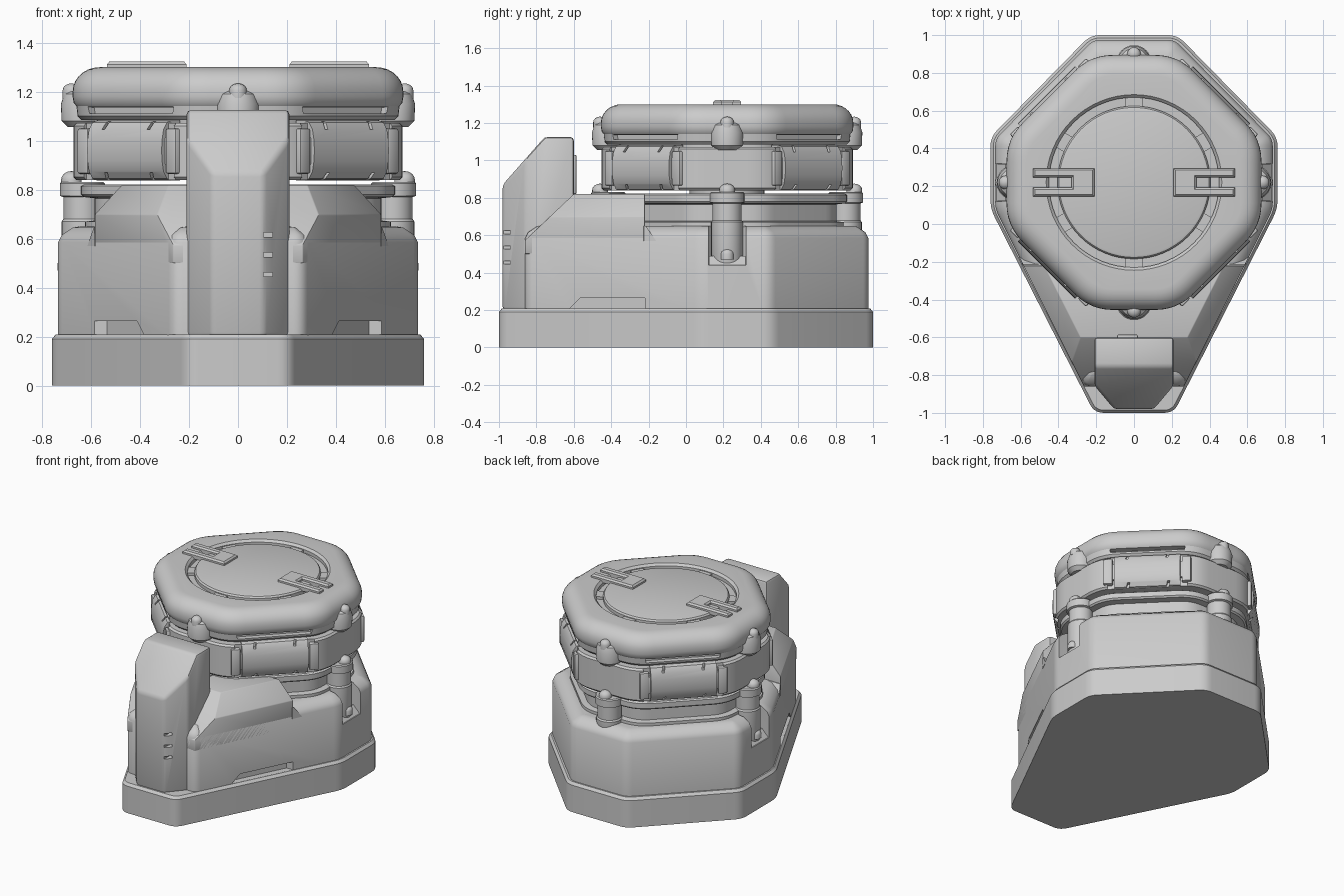
import bpy, bmesh, math
from mathutils import Vector

if "Cube" in bpy.data.objects:
    bpy.data.objects.remove(bpy.data.objects["Cube"])

CY = 0.22  # y of the turret axis
AXES = [0, 90, 180, 270]
DIAGS = [45, 135, 225, 315]


def round_poly(pts, t, n=5):
    out = []
    for i, p in enumerate(pts):
        v, a, b = Vector(p), Vector(pts[i - 1]), Vector(pts[(i + 1) % len(pts)])
        a, b = v + (a - v).normalized() * t, v + (b - v).normalized() * t
        for k in range(n + 1):
            u = k / n
            out.append(a * (1 - u) ** 2 + v * 2 * u * (1 - u) + b * u * u)
    return out


def inset(poly, d):
    out = []
    for i, p in enumerate(poly):
        p = Vector(p)
        e1 = (p - Vector(poly[i - 1])).normalized()
        e2 = (Vector(poly[(i + 1) % len(poly)]) - p).normalized()
        n1, n2 = Vector((-e1.y, e1.x)), Vector((-e2.y, e2.x))
        out.append(p + (n1 + n2) * d / (1 + n1.dot(n2)))
    return out


def circle(cx, cy, r, n=32):
    return [Vector((cx + r * math.cos(2 * math.pi * i / n), cy + r * math.sin(2 * math.pi * i / n))) for i in range(n)]


def polar(deg, r, t=0):
    a = math.radians(deg)
    return Vector((r * math.cos(a) - t * math.sin(a), CY + r * math.sin(a) + t * math.cos(a)))


def rect(deg, r0, r1, t0, t1):
    return [polar(deg, r, t) for r, t in ((r0, t0), (r1, t0), (r1, t1), (r0, t1))]


def loft(name, rings, cuts=()):
    bm = bmesh.new()
    vs = [[bm.verts.new((p[0], p[1], z)) for p in poly] for poly, z in rings]
    n = len(vs[0])
    for lo, hi in zip(vs, vs[1:]):
        for i in range(n):
            bm.faces.new((lo[i], lo[(i + 1) % n], hi[(i + 1) % n], hi[i]))
    bm.faces.new(vs[0][::-1])
    bm.faces.new(vs[-1])
    for co, no in cuts:  # plane cuts, then cap
        geom = bm.verts[:] + bm.edges[:] + bm.faces[:]
        bmesh.ops.bisect_plane(bm, geom=geom, plane_co=co, plane_no=no, clear_outer=True)
        bmesh.ops.holes_fill(bm, edges=[e for e in bm.edges if e.is_boundary])
    bmesh.ops.recalc_face_normals(bm, faces=bm.faces)
    me = bpy.data.meshes.new(name)
    bm.to_mesh(me)
    bm.free()
    ob = bpy.data.objects.new(name, me)
    bpy.context.collection.objects.link(ob)
    return ob


def finish(ob, bevel=0, cutters=(), seg=2):
    bpy.ops.object.select_all(action='DESELECT')
    bpy.context.view_layer.objects.active = ob
    ob.select_set(True)
    if bevel:
        m = ob.modifiers.new("bevel", 'BEVEL')
        m.width, m.segments, m.limit_method, m.angle_limit = bevel, seg, 'ANGLE', math.radians(35)
        bpy.ops.object.modifier_apply(modifier=m.name)
    for c in cutters:
        m = ob.modifiers.new("cut", 'BOOLEAN')
        m.operation, m.object, m.solver = 'DIFFERENCE', c, 'EXACT'
        bpy.ops.object.modifier_apply(modifier=m.name)
        bpy.data.objects.remove(c)
    bpy.ops.object.shade_smooth_by_angle(angle=math.radians(32))
    return ob


def mirrored(half):
    return half + [(-x, y) for x, y in reversed(half)]


def dome(name, c, r, z):
    steps = [(r, z - 0.03), (r, z)] + [(r * math.cos(a), z + r * 0.8 * math.sin(a)) for a in (0.4, 0.8, 1.2, 1.5)]
    finish(loft(name, [(circle(c.x, c.y, q, 16), h) for q, h in steps]))


# base plinth
plan = round_poly(mirrored([(.21, -1), (.76, .08), (.76, .46), (.23, 1)]), .05)
finish(loft("base_plinth", [(plan, 0), (plan, .19), (inset(plan, .015), .208), (inset(plan, .03), .208)]))

# main body with side notches and low wall slots
body_plan = round_poly(mirrored([(.265, -.86), (.735, .08), (.735, .45), (.215, .975)]), .04)
cutters = []
for s in (1, -1):
    notch = round_poly([(s * .62, CY - .1), (s * .85, CY - .1), (s * .85, CY + .1), (s * .62, CY + .1)], .03)
    cutters.append(loft("notch_cutter", [(notch, .44), (notch, .8)]))
    slot = []
    for z, front in ((.2085, -.62), (.265, -.565)):
        wx = lambda y: .265 + (y + .86) * .5
        slot.append(([(s * (wx(front) - .05), front), (s * (wx(front) + .08), front),
                      (s * (wx(-.22) + .08), -.22), (s * (wx(-.22) - .05), -.22)], z))
    cutters.append(loft("slot_cutter", slot))
body = loft("main_body", [(body_plan, .2), (body_plan, .585), (inset(body_plan, .015), .615),
                          (inset(body_plan, .06), .645), (inset(body_plan, .09), .65)])
finish(body, 0, cutters)

# raised front shoulders, chamfered by plane cuts
side_cuts = [((s * .585, -.22, .70), (s * .107, -.054, .098)) for s in (1, -1)]
finish(loft("front_shoulders", [(mirrored([(.265, -.86), (.585, -.22)]), .5),
                                (mirrored([(.265, -.86), (.585, -.22)]), .82)],
            side_cuts + [((0, -.6, .82), (0, -.245, .26))]), .004)
# small sloped foot behind each shoulder
for s in (1, -1):
    foot = lambda y: [(s * .4, -.3), (s * (.265 + .32), -.225), (s * (.265 + (y + .86) * .5), y), (s * .4, y)]
    finish(loft("shoulder_foot", [(foot(-.16), .57), (foot(-.215), .65)]))

# front column
col = mirrored([(.105, -.98), (.21, -.855), (.21, -.6)])
cutters = [loft("slit_cutter", [([(.105, -1.05), (.14, -1.05), (.14, -.9), (.105, -.9)], z),
                                ([(.105, -1.05), (.14, -1.05), (.14, -.9), (.105, -.9)], z + .018)])
           for z in (.445, .525, .607)]
finish(loft("front_column", [(col, .2), (col, 1.125)], [((0, -.98, .87), (0, -.25, .22))]), .018, cutters)
fin = [(-.09, -.61), (.02, -.61), (.02, -.585), (-.09, -.585)]
finish(loft("column_rear_tab", [(fin, .82), (fin, 1.03)]), .008)

# turret outline: octagon with softened corners
A, S = .675, .23
sharp = [(A, CY - S), (A, CY + S), (S, CY + A), (-S, CY + A), (-A, CY + S), (-A, CY - S), (-S, CY - A), (S, CY - A)]
octo = round_poly(sharp, .12, 6)

# lower drum and flange
drum = [(.05, .64), (.05, .67), (.09, .675), (.09, .765), (.045, .77), (.035, .78), (.035, .815), (.045, .822)]
finish(loft("lower_drum", [(inset(octo, d), z) for d, z in drum]))
finish(loft("pivot_core", [(circle(0, CY, .2), .8), (circle(0, CY, .2), .9)]))

# belt around the turret
belt = [(.05, .84), (.015, .84), (.003, .852), (.003, 1.06), (.015, 1.072), (.06, 1.072)]
cutters = []
for d in DIAGS:
    r = rect(d, .615, .75, -.26, .26)
    cutters.append(loft("belt_cutter", [(r, .8), (r, 1.1)]))
finish(loft("belt", [(inset(octo, d), z) for d, z in belt]), 0, cutters)

# curved panels with slits, and end brackets, on the diagonals
for d in DIAGS:
    prof = [(.60, .838), (.625, .845), (.645, .875), (.654, .92), (.656, .96), (.654, 1.0), (.645, 1.045), (.625, 1.075), (.60, 1.082)]
    cutters = []
    for t in (-.13, .13):
        for z0, z1 in ((.83, .87), (1.045, 1.1)):
            cutters.append(loft("slit_cutter", [(rect(d, .615, .7, t - .012, t + .004), z0),
                                                (rect(d, .615, .7, t + .002, t + .018), z1)]))
    finish(loft("diagonal_panel", [(rect(d, .55, r, -.215, .215), z) for r, z in prof]), 0, cutters)
    for s in (1, -1):
        t0, t1 = sorted((s * .225, s * .285))
        q = rect(d, .56, .645, t0, t1)
        finish(loft("panel_bracket", [(q, .865), (q, 1.05)]), .008)
        t0, t1 = sorted((s * .205, s * .24))
        q = rect(d, .56, .635, t0, t1)
        finish(loft("panel_hinge", [(q, .9), (q, 1.015)]), .004)

# skirt under the head with slots on the diagonals
finish(loft("turret_inner", [(inset(octo, .1), .9), (inset(octo, .1), 1.15)]))
cutters = []
for d in DIAGS:
    low, high = rect(d, .585, .75, -.24, .24), rect(d, .585, .75, -.26, .26)
    cutters.append(loft("slot_cutter", [(low, 1.112), (high, 1.2)]))
skirt = [(.05, 1.085), (.035, 1.085), (.02, 1.1), (.015, 1.145)]
finish(loft("head_skirt", [(inset(octo, d), z) for d, z in skirt]), 0, cutters)

# domed head with a round recess on top
head = [(.05, 1.135), (.018, 1.138), (.004, 1.155), (0, 1.18), (0, 1.2)]
head += [(.11 * (1 - math.cos(a)), 1.2 + .1 * math.sin(a)) for a in [math.pi / 2 * k / 7 for k in range(1, 8)]]
recess = loft("recess_cutter", [(circle(0, CY, .45, 64), 1.262), (circle(0, CY, .45, 64), 1.285), (circle(0, CY, .485, 64), 1.32)])
finish(loft("head", [(inset(octo, d), z) for d, z in head]), 0, [recess])
disc = [(.405, 1.25), (.405, 1.285), (.397, 1.296), (.385, 1.3)]
finish(loft("top_disc", [(circle(0, CY, r, 64), z) for r, z in disc]))
for d in range(30, 390, 60):
    q = rect(d, .40, .455, -.045, .045)
    finish(loft("recess_tab", [(q, 1.25), (q, 1.28)]))

# forked clips on the head
for s in (0, 180):
    fork = [polar(s, r, t) for r, t in ((.21, -.075), (.24, -.075), (.535, -.075), (.535, -.027), (.33, -.027),
                                        (.33, .027), (.535, .027), (.535, .075), (.24, .075), (.21, .075))]
    finish(loft("top_clip", [(fork, 1.285), (fork, 1.312), (inset(fork, .01), 1.323)]))

# bolted lugs on the four axes, upper and lower
for d in AXES:
    c, b = polar(d, .635), polar(d, .68)
    lug = [(.06, 1.055), (.085, 1.08), (.088, 1.15), (.075, 1.19), (.06, 1.2)]
    finish(loft("head_lug", [(circle(c.x, c.y, r), z) for r, z in lug]))
    dome("head_bolt", b, .036, 1.205)
    low = .44 if d in (0, 180) else .6
    post = [(.08, low), (.085, low + .02), (.085, .67), (.078, .68), (.078, .77), (.092, .775), (.092, .825), (.085, .832)]
    finish(loft("lower_post", [(circle(c.x, c.y, r), z) for r, z in post]))
    dome("post_bolt", b, .042, .842)
    if low < .5:  # side foot bolt in the body notch
        p = polar(d, .7)
        finish(loft("foot_pad", [(rect(d, .6, .733, -.098, .098), .435), (rect(d, .6, .68, -.098, .098), .49)]))
        dome("foot_bolt", p, .036, .5)
